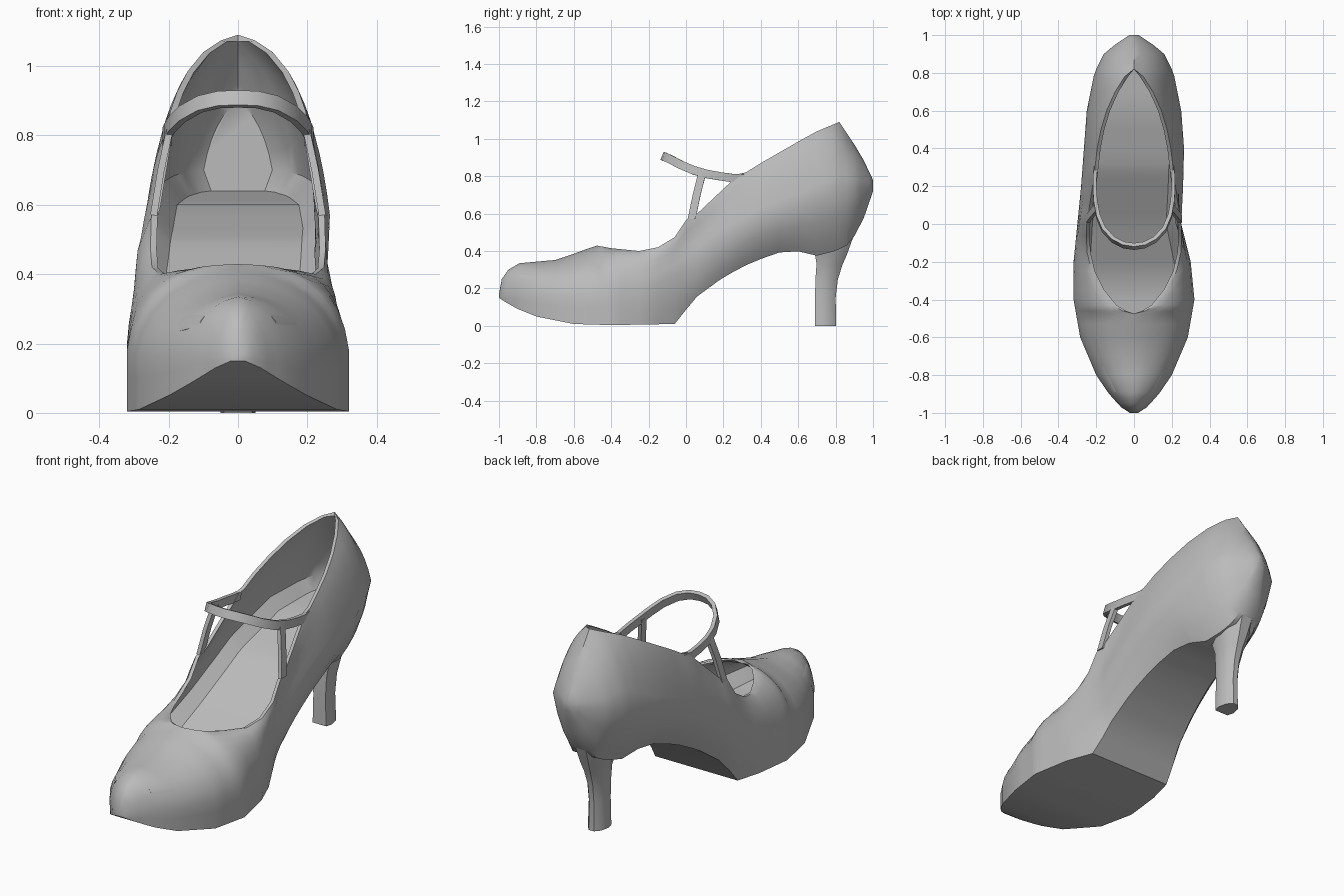
import bpy, bmesh, math
from mathutils import Vector

cube = bpy.data.objects.get("Cube")
if cube:
    bpy.data.objects.remove(cube, do_unlink=True)

grey = bpy.data.materials.new("plain grey")
grey.use_nodes = True
colour = (0.5, 0.5, 0.5, 1)
grey.diffuse_color = colour
grey.node_tree.nodes["Principled BSDF"].inputs["Base Color"].default_value = colour


def make_object(name, bm, angle=35):
    bmesh.ops.remove_doubles(bm, verts=bm.verts, dist=0.0005)
    bmesh.ops.recalc_face_normals(bm, faces=bm.faces)
    mesh = bpy.data.meshes.new(name)
    bm.to_mesh(mesh)
    bm.free()
    mesh.materials.append(grey)
    obj = bpy.data.objects.new(name, mesh)
    bpy.context.collection.objects.link(obj)
    bpy.ops.object.select_all(action='DESELECT')
    obj.select_set(True)
    bpy.context.view_layer.objects.active = obj
    bpy.ops.object.shade_smooth_by_angle(angle=math.radians(angle))
    return obj


def sample(curve, y):
    """Linear interpolation through (y, value) pairs."""
    for (a, va), (b, vb) in zip(curve, curve[1:]):
        if y <= b:
            return va + (vb - va) * max(0, (y - a) / (b - a))
    return curve[-1][1]


def bend(p, q, corner, k, n):
    """Curve from p to q, pulled by k towards a corner point."""
    p, q, corner = Vector(p), Vector(q), Vector(corner)
    c = ((p + q) / 2).lerp(corner, k)
    return [p * (1 - t) ** 2 + c * 2 * t * (1 - t) + q * t * t
            for t in (i / n for i in range(n + 1))]


# Lengthwise curves of the shoe body, toe to heel
SOLE_Z = [(-1, .15), (-.97, .13), (-.9, .09), (-.8, .05), (-.6, .01), (-.4, .004), (-.06, .01),
          (.05, .15), (.2, .26), (.35, .34), (.55, .41), (.7, .375), (.8, .40), (.86, .43),
          (.9, .48), (.95, .575), (1, .72)]
SOLE_W = [(-1, .02), (-.97, .065), (-.9, .13), (-.8, .2), (-.6, .285), (-.4, .32), (-.2, .29),
          (-.06, .245), (.05, .22), (.3, .185), (.55, .15), (.7, .11), (.86, .07), (1, .02)]
SIDE_Z = [(-1, .16), (-.9, .17), (-.6, .16), (-.2, .2), (-.06, .28), (.2, .46), (.4, .57),
          (.6, .63), (.8, .72), (1, .75)]
SIDE_W = [(-1, .022), (-.97, .068), (-.9, .132), (-.8, .2), (-.6, .285), (-.4, .32), (-.2, .31),
          (0, .275), (.2, .27), (.4, .265), (.6, .25), (.8, .21), (.9, .16), (.95, .1), (1, .025)]
RIM_Z = [(-1, .17), (-.985, .25), (-.95, .3), (-.89, .335), (-.7, .352), (-.6, .385), (-.48, .43),
         (-.4, .415), (-.25, .4), (-.15, .42), (-.05, .48), (0, .565), (.06, .6), (.24, .77),
         (.28, .812), (.32, .82), (.4, .87), (.6, .985), (.7, 1.04), (.82, 1.09), (.9, .97),
         (.95, .885), (1, .78)]
RIM_W = [(-.475, 0), (-.46, .06), (-.43, .11), (-.35, .175), (-.25, .225), (-.12, .255), (0, .25),
         (.1, .235), (.24, .213), (.4, .195), (.5, .175), (.6, .145), (.7, .1), (.78, .05), (.82, 0)]
ROUND = [(-1, .7), (-.5, .75), (-.2, .7), (0, .4), (.3, .3), (.7, .4), (1, .5)]
FLOOR_Z = [(-.95, .2), (-.6, .14), (-.3, .17), (0, .32), (.3, .5), (.6, .6), (.93, .64)]
SHIFT = [(-.4, 0), (-.2, -.01), (0, -.025), (.2, -.01), (.4, 0)]
STATIONS = [-1, -.985, -.97, -.95, -.92, -.89, -.8, -.7, -.6, -.53, -.475, -.46, -.43, -.4, -.35,
            -.25, -.2, -.15, -.06, 0, .06, .12, .18, .24, .28, .32, .4, .5, .6, .7, .78, .82,
            .86, .9, .93, .95, .98, 1]


def section(y, inner):
    zb, wb, zm, wm = (sample(c, y) for c in (SOLE_Z, SOLE_W, SIDE_Z, SIDE_W))
    zr, wr, k = sample(RIM_Z, y), sample(RIM_W, y), sample(ROUND, y)
    closed = wr < .001
    zm = min(zm, zr - .002)
    if inner:
        zf, wi = sample(FLOOR_Z, y), max(wm - .025, .02)
        zr, wr = (zr - .02, 0) if closed else (zr - .003, max(wr - .018, 0.0))
        half = [Vector((wi * .78, zf))]
        half += bend((wi, min(zf + .06, zr - .01)), (wr, zr), (wi, zr), k, 6)
    else:
        half = bend((wb, zb), (wm, zm), (wm, zb), .35, 3)[:-1]
        half += bend((wm, zm), (wr, zr), (wm, zr), k, 6)
    ring = []
    for side in (1, -1):
        pts = []
        for x, z in half:
            # the inner side of the foot bulges slightly
            cx = sample(SHIFT, y) * min(1, abs(zr - z) / .1)
            pts.append((side * x + cx, y, z))
        ring += pts[::-1] if side == 1 else pts
    return ring, closed


def build_body():
    bm = bmesh.new()
    loft = {}
    for inner in (False, True):
        rings = []
        for y in STATIONS:
            if inner and not -.9 < y < .94:
                continue
            ring, closed = section(y, inner)
            rings.append((y, [bm.verts.new(p) for p in ring], closed))
        for (_, a, _), (_, b, _) in zip(rings, rings[1:]):
            for i in range(len(a) - 1):
                bm.faces.new((a[i], a[i + 1], b[i + 1], b[i]))
        bm.faces.new(rings[0][1])
        bm.faces.new(rings[-1][1])
        loft[inner] = {y: (r, c) for y, r, c in rings}
    # rim joining the outside to the lining
    ys = sorted(loft[True])
    for a, b in zip(ys, ys[1:]):
        (oa, ca), (ob, cb) = loft[False][a], loft[False][b]
        if ca and cb:
            continue
        ia, ib = loft[True][a][0], loft[True][b][0]
        for e in (0, -1):
            bm.faces.new((oa[e], ob[e], ib[e], ia[e]))
    make_object("shoe_body", bm, 38)


def build_heel():
    # (z, front y, back y, half width)
    rings = [(0, .69, .803, .05), (.15, .69, .80, .045), (.25, .692, .812, .05),
             (.33, .698, .838, .063), (.38, .69, .86, .08), (.45, .67, .885, .1), (.55, .66, .925, .11)]
    shape = [(.8, 0), (1, .3), (.8, .75), (.3, 1)]
    shape += [(-x, t) for x, t in reversed(shape)]
    bm = bmesh.new()
    loops = [[bm.verts.new((x * w, y0 + t * (y1 - y0), z)) for x, t in shape]
             for z, y0, y1, w in rings]
    for a, b in zip(loops, loops[1:]):
        for i in range(len(a)):
            j = (i + 1) % len(a)
            bm.faces.new((a[i], a[j], b[j], b[i]))
    bm.faces.new(loops[0])
    bm.faces.new(loops[-1])
    make_object("heel", bm)


def band(name, path, wide, thick):
    """Rectangular strip along a path; wide is the half-width vector."""
    path, wide = [Vector(p) for p in path], Vector(wide)
    bm = bmesh.new()
    loops = []
    for i, p in enumerate(path):
        tangent = path[min(i + 1, len(path) - 1)] - path[max(i - 1, 0)]
        n = tangent.cross(wide).normalized() * thick / 2
        loops.append([bm.verts.new(p + v) for v in (wide + n, n - wide, -n - wide, wide - n)])
    for a, b in zip(loops, loops[1:]):
        for i in range(4):
            j = (i + 1) % 4
            bm.faces.new((a[i], a[j], b[j], b[i]))
    bm.faces.new(loops[0])
    bm.faces.new(loops[-1])
    make_object(name, bm)


build_body()
build_heel()

# Instep strap and its two side struts
half = [(.055, -.111, .903), (.11, -.083, .89), (.16, -.03, .862), (.19, .04, .832),
        (.203, .11, .812), (.208, .18, .8), (.207, .25, .79), (.2, .3, .79)]
strap = [(-x, y, z) for x, y, z in reversed(half)] + [(0, -.119, .905)] + half
band("instep_strap", strap, (0, .009, .021), .02)
for label, s in (("left", 1), ("right", -1)):
    band(label + "_strut", [(s * .243, .03, .57), (s * .222, .057, .7), (s * .197, .086, .815)],
         (0, .021, 0), .02)
